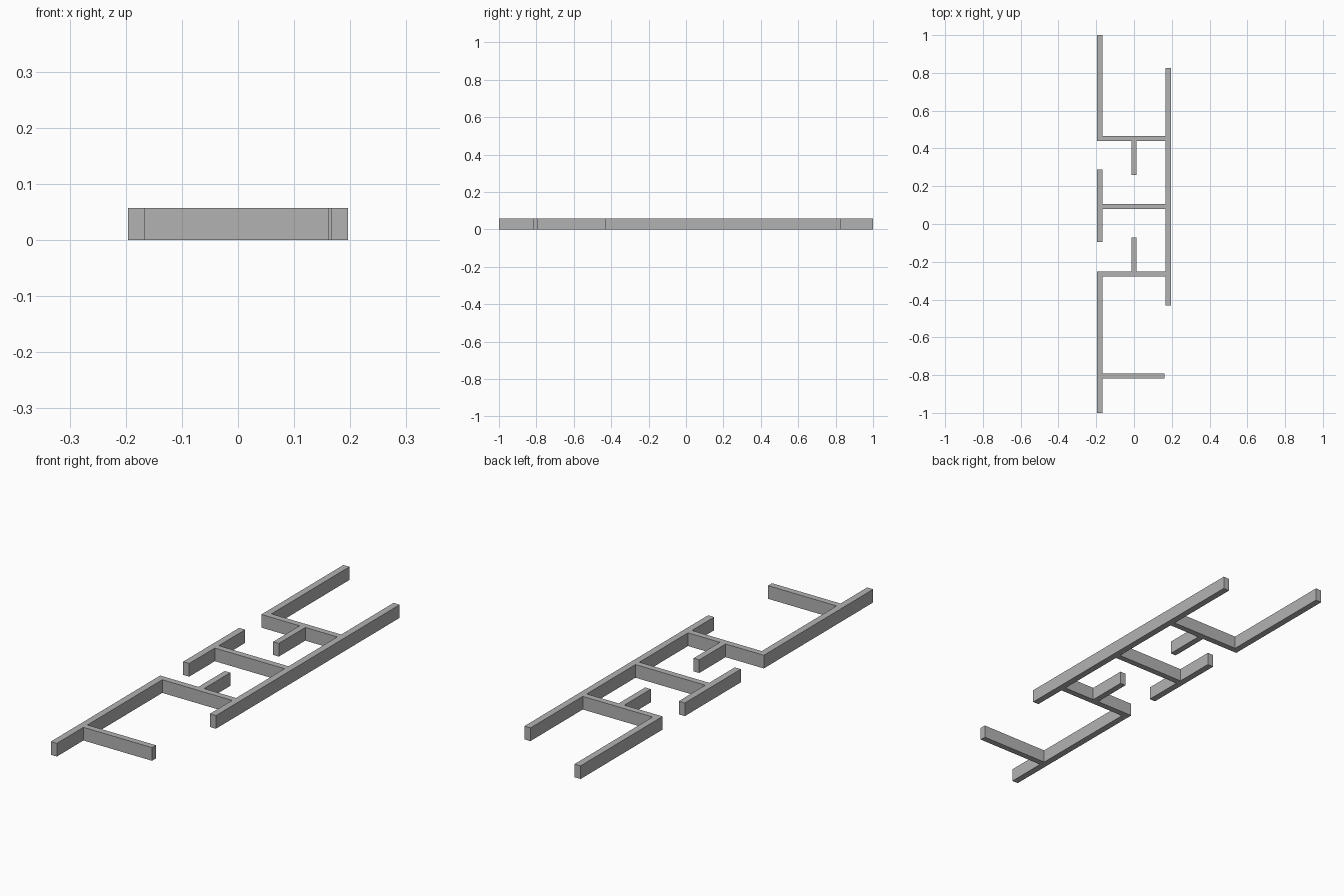
import bpy
import bmesh
from mathutils import Matrix, Vector

cube = bpy.data.objects.get("Cube")
if cube:
    bpy.data.objects.remove(cube, do_unlink=True)

HEIGHT = 0.057
OUT, INN = 0.196, 0.167   # outer and inner faces of the long walls

# One plain grey for every wall
grey = bpy.data.materials.new("wall grey")
grey.use_nodes = True
colour = (0.45, 0.45, 0.45, 1)
grey.diffuse_color = colour
grey.node_tree.nodes["Principled BSDF"].inputs["Base Color"].default_value = colour


def wall(name, x0, x1, y0, y1):
    """Upright wall standing on the ground between two plan corners."""
    bm = bmesh.new()
    centre = Vector(((x0 + x1) / 2, (y0 + y1) / 2, HEIGHT / 2))
    size = Matrix.Diagonal((x1 - x0, y1 - y0, HEIGHT, 1))
    bmesh.ops.create_cube(bm, size=1, matrix=Matrix.Translation(centre) @ size)
    mesh = bpy.data.meshes.new(name)
    bm.to_mesh(mesh)
    bm.free()
    mesh.materials.append(grey)
    obj = bpy.data.objects.new(name, mesh)
    bpy.context.collection.objects.link(obj)


# Long walls along the two sides
wall("left_long_wall", INN, OUT, -0.431, 0.825)
for name, y0, y1 in (("back", 0.44, 1.0), ("middle", -0.095, 0.288), ("front", -1.0, -0.252)):
    wall(f"right_{name}_wall", -OUT, -INN, y0, y1)

# Cross walls between the sides
for name, y0, y1 in (("back", 0.44, 0.467), ("middle", 0.08, 0.107), ("front", -0.279, -0.252)):
    wall(f"{name}_cross_wall", -INN, INN, y0, y1)
wall("entrance_cross_wall", -INN, 0.161, -0.818, -0.791)

# Short partitions on the centre line
wall("back_partition", -0.013, 0.014, 0.259, 0.44)
wall("front_partition", -0.013, 0.014, -0.252, -0.072)
